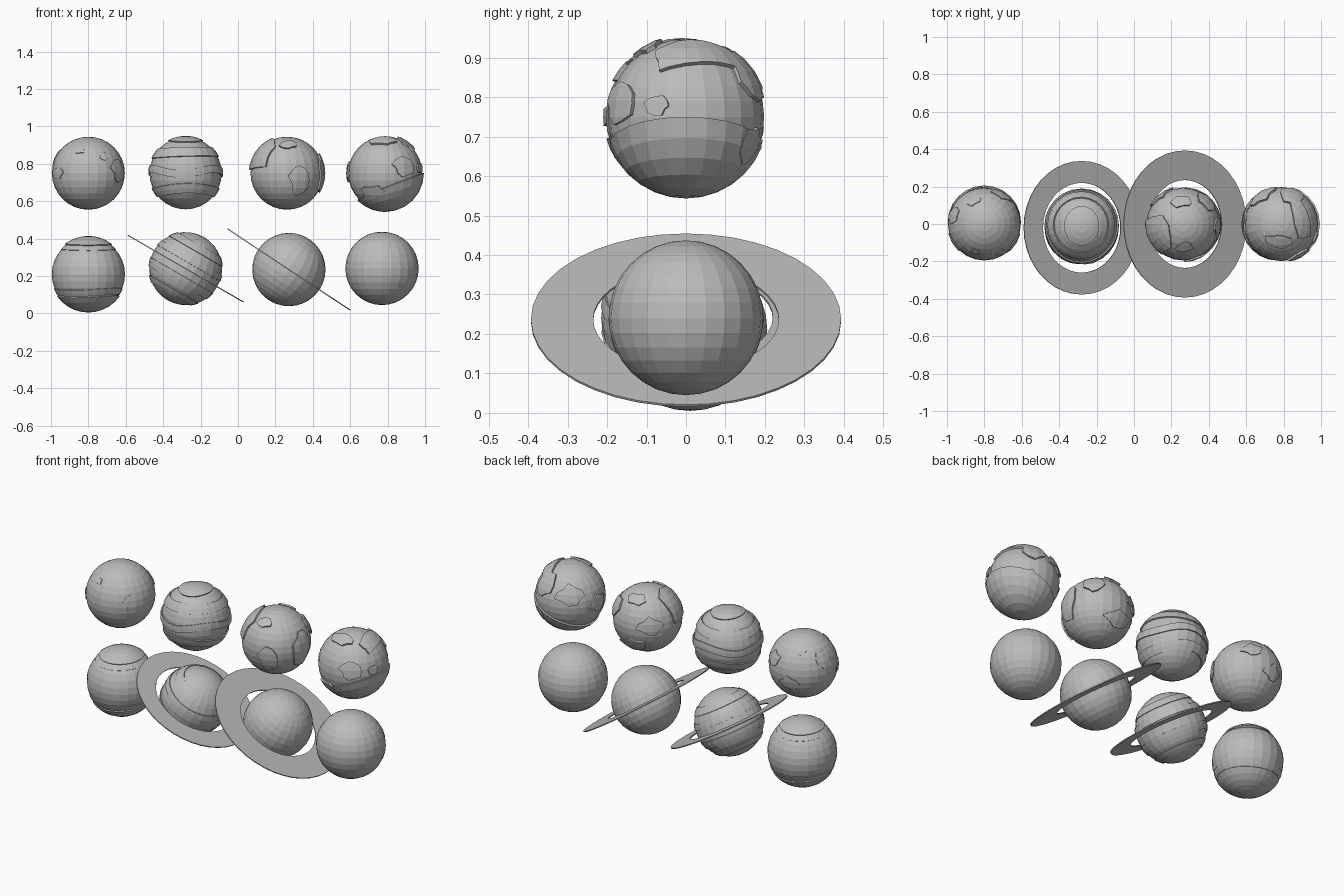
import bpy
import bmesh
import random
from math import sin, cos, radians, tau
from mathutils import Vector, Matrix

SIDES, RINGS = 24, 16

cube = bpy.data.objects.get("Cube")
if cube:
    bpy.data.objects.remove(cube, do_unlink=True)

grey = bpy.data.materials.new("plain grey")
grey.use_nodes = True
grey.diffuse_color = (0.5, 0.5, 0.5, 1)
grey.node_tree.nodes["Principled BSDF"].inputs["Base Color"].default_value = (0.5, 0.5, 0.5, 1)


def finish(name, bm, place):
    """Turn a bmesh into a placed grey object."""
    bmesh.ops.recalc_face_normals(bm, faces=bm.faces)
    mesh = bpy.data.meshes.new(name)
    bm.to_mesh(mesh)
    bm.free()
    mesh.materials.append(grey)
    obj = bpy.data.objects.new(name, mesh)
    bpy.context.collection.objects.link(obj)
    obj.matrix_world = place
    return obj


def direction(lon, lat):
    a, b = radians(lon), radians(lat)
    return Vector((cos(a) * cos(b), sin(a) * cos(b), sin(b)))


def globe(name, place, r):
    bm = bmesh.new()
    bmesh.ops.create_uvsphere(bm, u_segments=SIDES, v_segments=RINGS, radius=r)
    return finish(name, bm, place)


def band(name, place, r, low, high, wave=0, waves=2, phase=0, lift=1.03):
    """Raised belt or cap between two latitudes, with wavy free edges."""
    bm = bmesh.new()
    steps = max(2, round((high - low) / 11))
    columns = []
    for i in range(SIDES):
        lon = 360 * i / SIDES
        sway = wave * cos(waves * radians(lon) + phase)
        lo = low if low <= -90 else low + sway
        hi = high if high >= 90 else high + sway
        lats = [lo + (hi - lo) * k / steps for k in range(steps + 1)]
        outer = [direction(lon, t) * r * lift for t in lats]
        inner = [direction(lon, t) * r * 0.97 for t in (hi, lo)]
        columns.append([bm.verts.new(p) for p in outer + inner])
    for a, b in zip(columns, columns[1:] + columns[:1]):
        for k in range(len(a)):
            n = (k + 1) % len(a)
            bm.faces.new((a[k], b[k], b[n], a[n]))
    bmesh.ops.remove_doubles(bm, verts=bm.verts, dist=0.0001)
    return finish(name, bm, place)


def continent(name, place, r, lon, lat, width, height, seed, lift=1.04):
    """Raised land with a jagged outline, cut from a slightly larger globe."""
    rng = random.Random(seed)
    out = direction(lon, lat)
    east = Vector((0, 0, 1)).cross(out).normalized()
    north = out.cross(east)
    count = 11
    bm = bmesh.new()
    inner, outer = [], []
    for i in range(count):
        a = tau * i / count
        reach = rng.uniform(0.7, 1.2)
        u = radians(width) * cos(a) * reach
        v = radians(height) * sin(a) * reach
        d = (out + east * u + north * v).normalized()
        inner.append(bm.verts.new(d * r * 0.95))
        outer.append(bm.verts.new(d * r * 3))
    for i in range(count):
        n = (i + 1) % count
        bm.faces.new((inner[i], inner[n], outer[n], outer[i]))
    for loop in (inner, outer):
        bm.faces.new(loop)
    bmesh.ops.triangulate(bm, faces=[f for f in bm.faces if len(f.verts) > 4])
    cutter = finish("land_cutter", bm, place)
    cutter.hide_render = True
    land = globe(name, place, r * lift)
    mod = land.modifiers.new("outline", "BOOLEAN")
    mod.operation = "INTERSECT"
    mod.solver = "EXACT"
    mod.object = cutter
    graph = bpy.context.evaluated_depsgraph_get()
    cut = bpy.data.meshes.new_from_object(land.evaluated_get(graph))
    land.modifiers.clear()
    land.data = cut
    bpy.data.objects.remove(cutter, do_unlink=True)


def flat_ring(name, place, inside, outside, thick=0.006):
    bm = bmesh.new()
    count = 40
    rows = []
    for i in range(count):
        a = tau * i / count
        corners = ((inside, -1), (outside, -1), (outside, 1), (inside, 1))
        rows.append([bm.verts.new((q * cos(a), q * sin(a), s * thick / 2)) for q, s in corners])
    for a, b in zip(rows, rows[1:] + rows[:1]):
        for k in range(4):
            n = (k + 1) % 4
            bm.faces.new((a[k], b[k], b[n], a[n]))
    return finish(name, bm, place)


def spot(x, y, z, tilt=0):
    return Matrix.Translation((x, y, z)) @ Matrix.Rotation(radians(tilt), 4, "Y")


def lands(prefix, place, r, lift, table):
    for i, (lon, lat, w, h) in enumerate(table):
        continent(f"{prefix}_land_{i + 1}", place, r, lon, lat, w, h, i + 3, lift)


# Upper row, first: rocky globe with small low patches
p = spot(-0.8, 0, 0.75)
globe("rocky_globe", p, 0.195)
lands("rocky", p, 0.195, 1.025, [
    (-108, 38, 8, 6), (-60, 28, 8, 7), (-33, 4, 18, 17), (-150, 0, 16, 10),
    (115, 45, 14, 10), (60, 20, 18, 14), (100, -15, 20, 14), (165, 25, 14, 18)])

# Upper row, second: banded globe
p = spot(-0.28, -0.01, 0.75)
globe("banded_globe", p, 0.193)
for i, (lo, hi, wave, waves) in enumerate([
        (60, 90, 2, 2), (25, 42, 3, 1), (-3, 9, 4, 3), (-36, -20, 4, 2)]):
    band(f"cloud_band_{i + 1}", p, 0.193, lo, hi, wave, waves, i, 1.035)

# Upper row, third: globe with thick continents
p = spot(0.262, 0, 0.75)
globe("continent_globe", p, 0.195)
lands("continent", p, 0.195, 1.05, [
    (-160, 35, 42, 38), (-85, 52, 14, 10), (-70, -12, 17, 22), (-8, 2, 20, 38),
    (95, 52, 20, 12), (95, -32, 28, 15), (130, 8, 24, 16), (45, 25, 18, 20)])

# Upper row, fourth: globe with a broad southern land mass
p = spot(0.787, 0, 0.75)
globe("southern_globe", p, 0.198)
band("southern_land", p, 0.198, -90, -22, 22, 1, 0, 1.045)
lands("southern", p, 0.198, 1.055, [
    (15, 55, 48, 16), (72, 35, 20, 24), (-60, 10, 18, 14), (-100, 62, 22, 12),
    (-112, -30, 24, 11), (175, 2, 18, 16), (125, 22, 26, 18), (60, -22, 12, 16), (-22, 8, 10, 7)])

# Lower row, first: globe with polar caps
p = spot(-0.8, 0.01, 0.21)
globe("capped_globe", p, 0.196)
band("north_cap", p, 0.196, 51, 90, 1, 2, 0, 1.045)
band("north_belt", p, 0.196, 41, 51, 1, 2, 0, 1.012)
band("south_belt", p, 0.196, -35, -24, 2, 2, 1, 1.02)
band("south_cap", p, 0.196, -90, -36, 2, 2, 1, 1.045)

# Lower row, second: tilted ringed globe with thin belts
p = spot(-0.28, -0.02, 0.24, 30)
globe("belted_ringed_globe", p, 0.195)
for i, (lo, hi) in enumerate([(33, 48), (10, 20), (-26, -12), (-52, -40)]):
    band(f"thin_belt_{i + 1}", p, 0.195, lo, hi, lift=1.02)
flat_ring("left_flat_ring", p, 0.24, 0.357)

# Lower row, third: tilted plain ringed globe
p = spot(0.272, 0, 0.235, 33.5)
globe("plain_ringed_globe", p, 0.196)
flat_ring("right_flat_ring", p, 0.235, 0.393)

# Lower row, fourth: plain globe
globe("plain_globe", spot(0.77, 0, 0.241), 0.196)
